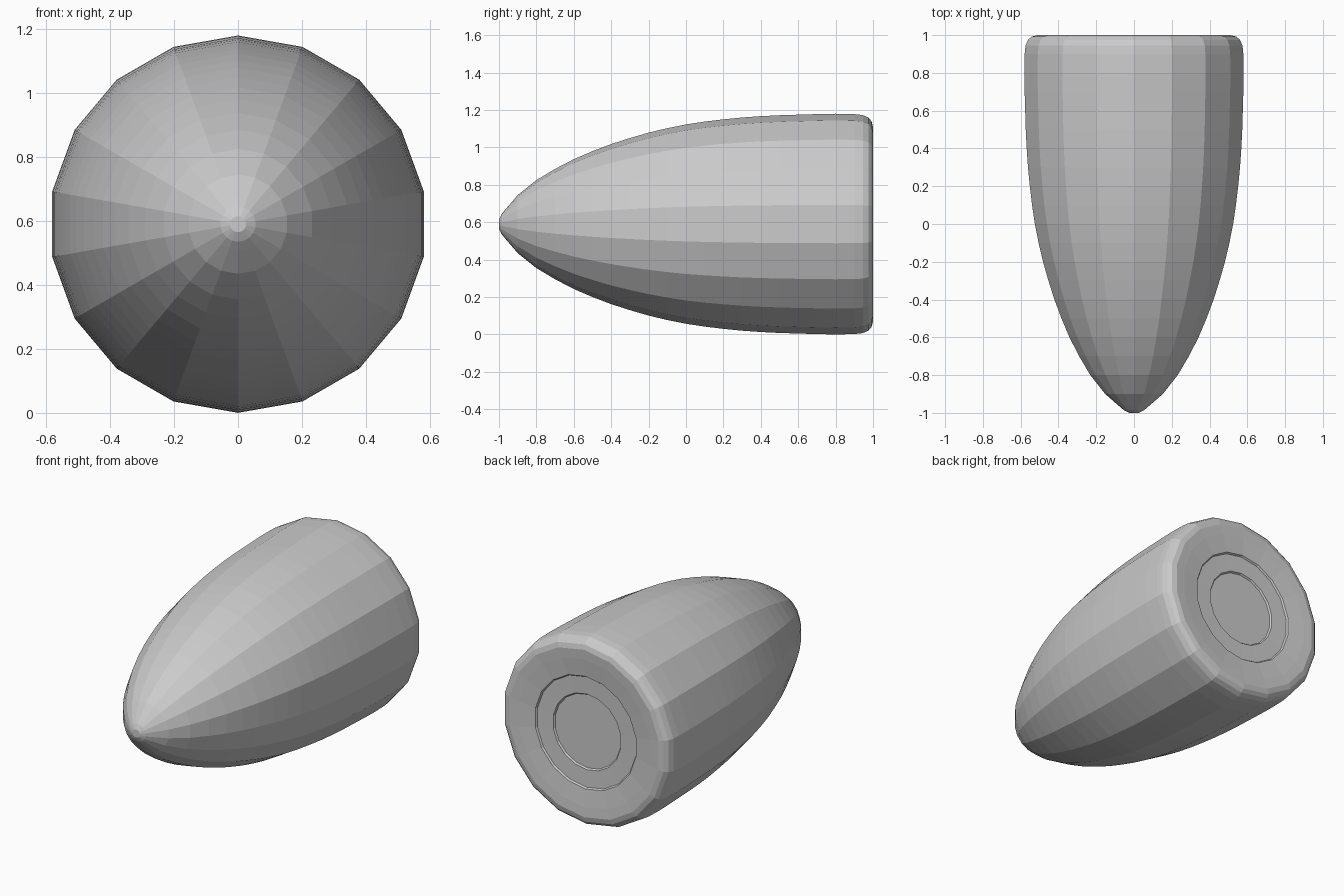
import bpy, bmesh
from math import sin, cos, tau

if "Cube" in bpy.data.objects:
    bpy.data.objects.remove(bpy.data.objects["Cube"])

SIDES = 18
CENTRE_Z = 0.59

grey = bpy.data.materials.new("plain grey")
grey.use_nodes = True
colour = (0.6, 0.6, 0.6, 1)
grey.diffuse_color = colour
grey.node_tree.nodes["Principled BSDF"].inputs["Base Color"].default_value = colour


def lathe(name, profile):
    """Spin (y, radius) points around the long axis, closing both ends."""
    bm = bmesh.new()
    rings = [[bm.verts.new((r * sin(tau * i / SIDES), y, CENTRE_Z + r * cos(tau * i / SIDES)))
              for i in range(SIDES)] for y, r in profile]
    for a, b in zip(rings, rings[1:]):
        for i in range(SIDES):
            j = (i + 1) % SIDES
            bm.faces.new((a[i], a[j], b[j], b[i]))
    bm.faces.new(rings[0])
    bm.faces.new(rings[-1])
    bmesh.ops.recalc_face_normals(bm, faces=bm.faces)
    mesh = bpy.data.meshes.new(name)
    bm.to_mesh(mesh)
    bm.free()
    mesh.materials.append(grey)
    obj = bpy.data.objects.new(name, mesh)
    bpy.context.collection.objects.link(obj)
    return obj


# Rounded tip and long curved flank
nose = [(-1, 0.025), (-0.985, 0.055), (-0.96, 0.085), (-0.9, 0.155)]
flank_radii = [0.235, 0.295, 0.347, 0.39, 0.428, 0.46, 0.489, 0.513, 0.533,
               0.548, 0.56, 0.57, 0.577, 0.582, 0.585, 0.588, 0.59]
flank = [(-0.8 + 0.1 * i, r) for i, r in enumerate(flank_radii)]

# Rounded back edge
edge = [(0.9, 0.588), (0.945, 0.583), (0.975, 0.57), (0.992, 0.55), (1, 0.52)]

# Shallow dished base with two stepped recesses
base = [(0.996, 0.46), (0.985, 0.35), (0.975, 0.343), (0.972, 0.235), (0.962, 0.228)]

lathe("bullet_body", nose + flank + edge + base)
